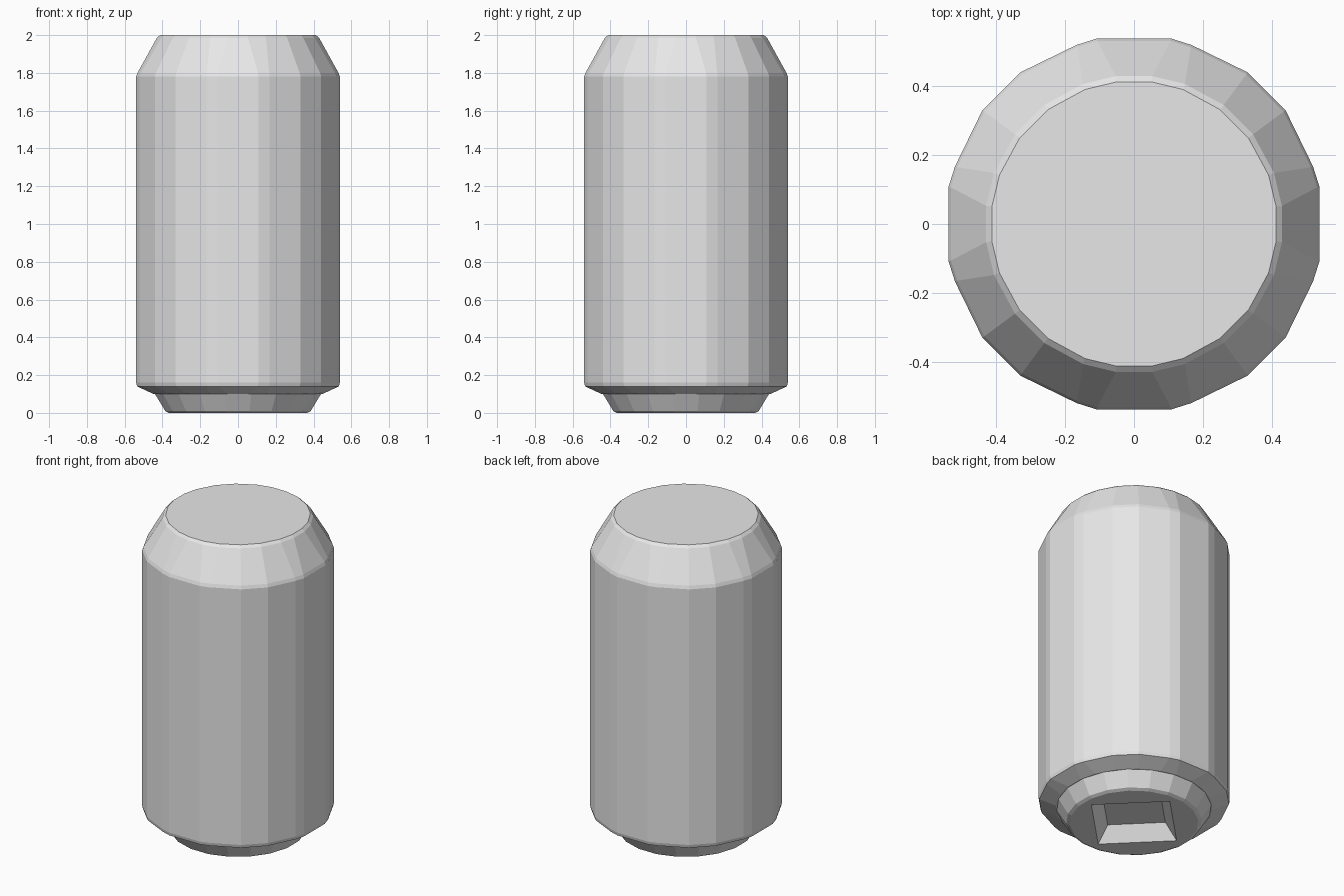
import bpy
import bmesh
from math import sin, cos, radians

default = bpy.data.objects.get("Cube")
if default:
    bpy.data.objects.remove(default, do_unlink=True)

grey = bpy.data.materials.new("light grey")
grey.use_nodes = True
grey.diffuse_color = (0.8, 0.8, 0.8, 1)
grey.node_tree.nodes["Principled BSDF"].inputs["Base Color"].default_value = (0.8, 0.8, 0.8, 1)

# Facet corners over one quarter turn, as (angle, radius factor)
WALL = [(11.3, 1.018), (17.8, 1.012), (36.9, 1.02), (53.1, 1.02), (72.2, 1.012), (78.7, 1.018)]
ROUND = [(7, 1), (20, 1), (37, 1), (53, 1), (70, 1), (83, 1)]
EVEN = [(9 + 18 * i, 1) for i in range(5)]


def loft(name, rings):
    """Closed solid skinned through rings of (radius, height, corner pattern)."""
    bm = bmesh.new()
    loops = []
    for radius, z, pattern in rings:
        loops.append([bm.verts.new((radius * f * cos(radians(a + q * 90)),
                                    radius * f * sin(radians(a + q * 90)), z))
                      for q in range(4) for a, f in pattern])
    for low, high in zip(loops, loops[1:]):
        n = len(low)
        for i in range(n):
            j = (i + 1) % n
            bm.faces.new((low[i], low[j], high[j], high[i]))
    bm.faces.new(loops[0][::-1])
    bm.faces.new(loops[-1])
    bmesh.ops.recalc_face_normals(bm, faces=bm.faces)
    mesh = bpy.data.meshes.new(name)
    bm.to_mesh(mesh)
    bm.free()
    mesh.materials.append(grey)
    obj = bpy.data.objects.new(name, mesh)
    bpy.context.collection.objects.link(obj)
    return obj


# Faceted can wall with sloping shoulder and bevelled lid edge
loft("can_body", [
    (0.45, 0.1, ROUND),
    (0.535, 0.14, WALL),
    (0.54, 0.16, WALL),
    (0.54, 1.78, WALL),
    (0.533, 1.8, WALL),
    (0.433, 1.985, ROUND),
    (0.416, 2.0, ROUND),
])

# Narrow foot under the body
foot = loft("foot", [(0.37, 0, EVEN), (0.39, 0.01, EVEN), (0.448, 0.105, EVEN)])

# Tapered square recess in the underside, corners on the axes
bpy.ops.mesh.primitive_cone_add(vertices=4, radius1=0.339, radius2=0.235,
                                depth=0.11, location=(0, 0, 0.035))
cutter = bpy.context.object
cutter.name = "recess_cutter"
cutter.hide_render = True
cutter.data.materials.append(grey)
cut = foot.modifiers.new("recess", 'BOOLEAN')
cut.operation = 'DIFFERENCE'
cut.solver = 'EXACT'
cut.object = cutter
bpy.context.view_layer.objects.active = foot
bpy.ops.object.modifier_apply(modifier=cut.name)
bpy.data.objects.remove(cutter, do_unlink=True)
